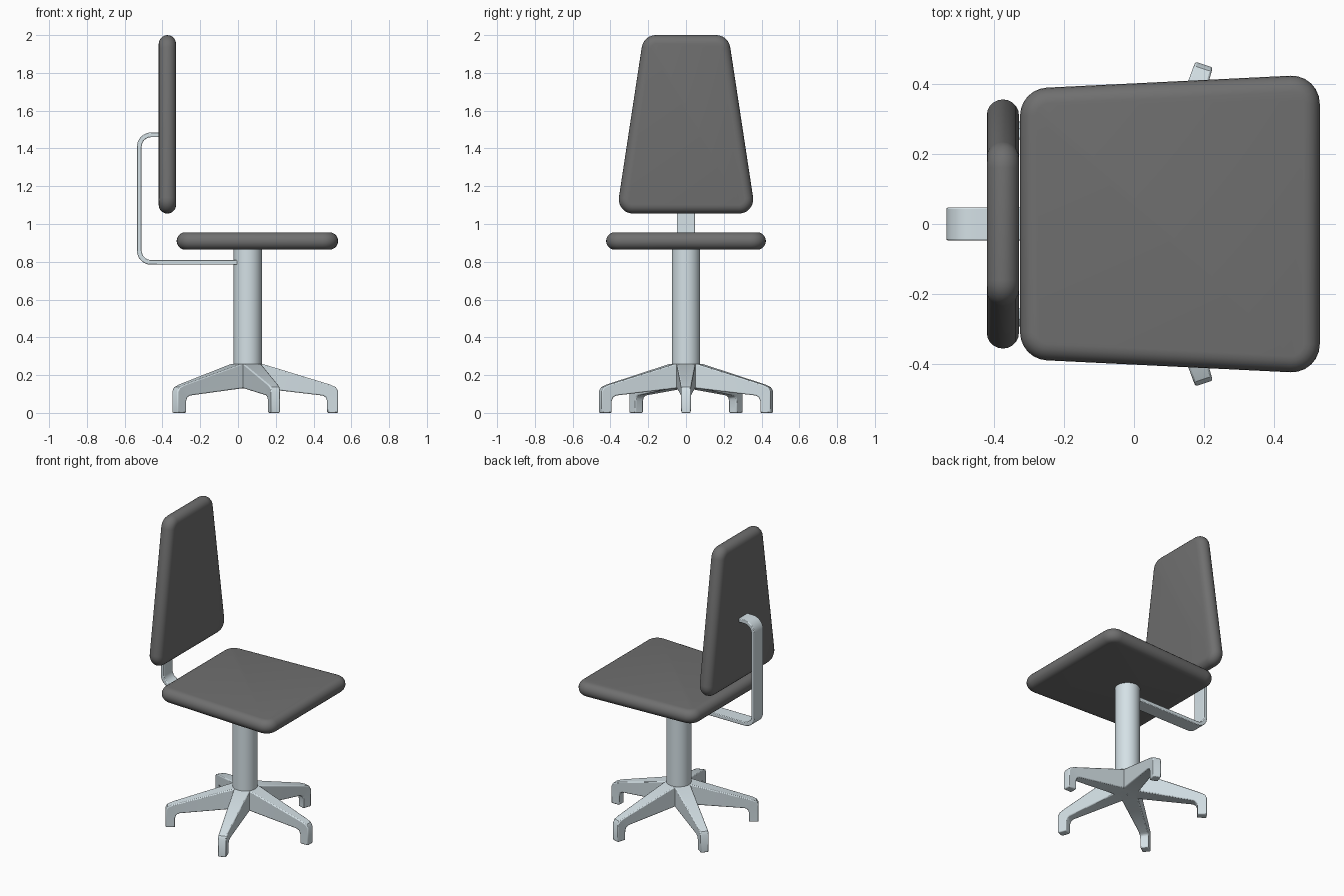
import bpy, bmesh
from math import sin, cos, pi, atan2, radians
from mathutils import Vector

if "Cube" in bpy.data.objects:
    bpy.data.objects.remove(bpy.data.objects["Cube"])


def material(name, rgb):
    m = bpy.data.materials.new(name)
    m.diffuse_color = (*rgb, 1)
    m.use_nodes = True
    m.node_tree.nodes["Principled BSDF"].inputs["Base Color"].default_value = m.diffuse_color
    return m


FABRIC = material("dark_fabric", (0.16, 0.16, 0.16))
METAL = material("pale_metal", (0.66, 0.75, 0.79))


def loft(name, rings, mat, bevel=0.0):
    """Skin a list of equal-length closed rings and cap both ends."""
    bm = bmesh.new()
    loops = [[bm.verts.new(p) for p in ring] for ring in rings]
    n = len(rings[0])
    for a, b in zip(loops, loops[1:]):
        for i in range(n):
            j = (i + 1) % n
            bm.faces.new((a[i], a[j], b[j], b[i]))
    bm.faces.new(loops[0])
    bm.faces.new(loops[-1])
    bmesh.ops.recalc_face_normals(bm, faces=bm.faces[:])
    mesh = bpy.data.meshes.new(name)
    bm.to_mesh(mesh)
    bm.free()
    ob = bpy.data.objects.new(name, mesh)
    bpy.context.collection.objects.link(ob)
    mesh.materials.append(mat)
    if bevel:
        mod = ob.modifiers.new("bevel", "BEVEL")
        mod.width = bevel
        mod.segments = 2
        mod.limit_method = 'ANGLE'
        mod.angle_limit = radians(40)
    bpy.ops.object.select_all(action='DESELECT')
    bpy.context.view_layer.objects.active = ob
    ob.select_set(True)
    bpy.ops.object.shade_smooth_by_angle(angle=radians(35))
    return ob


def rounded(core, radius, steps=6):
    """Counter-clockwise convex polygon grown outward by radius."""
    pts, n = [], len(core)
    for i in range(n):
        p, q, r = (Vector(core[(i + k) % n]) for k in (-1, 0, 1))
        a = atan2(-(q - p).x, (q - p).y)  # outward normal of each edge
        b = atan2(-(r - q).x, (r - q).y)
        a, b = a + 0.0, b
        a = atan2(-(q.x - p.x), q.y - p.y)
        while b < a:
            b += 2 * pi
        for s in range(steps + 1):
            t = a + (b - a) * s / steps
            pts.append((q.x + radius * cos(t), q.y + radius * sin(t)))
    return pts


def pad(name, core, corner, half, place):
    """Cushion with fully rounded rim; place(u, v, w) maps to world."""
    rings = []
    for s in range(11):
        t = -pi / 2 + pi * s / 10
        outline = rounded(core, corner - half + half * cos(t))
        rings.append([place(u, v, half * sin(t)) for u, v in outline])
    return loft(name, rings, FABRIC)


# Seat cushion, wider toward +x, and tapered backrest
pad("seat", [(-0.245, -0.309), (0.45, -0.343), (0.45, 0.343), (-0.245, 0.309)],
    0.08, 0.046, lambda u, v, w: (u, v, 0.91 + w))
pad("backrest", [(-0.281, 1.13), (0.281, 1.13), (0.16, 1.925), (-0.16, 1.925)],
    0.075, 0.046, lambda u, v, w: (-0.374 + w, u, v))

# Flat bent bar joining column and backrest: (x, z, direction of its normal)
T = 0.0125
stations = [(0.02, 0.797, -pi / 2)]
for cz, start in ((0.8595, -pi / 2), (1.4095, -pi)):
    for s in range(9):
        t = start - pi / 2 * s / 8
        stations.append((-0.46 + 0.0625 * cos(t), cz + 0.0625 * sin(t), t))
stations.append((-0.39, 1.472, -1.5 * pi))
rings = []
for x, z, t in stations:
    dx, dz = T * cos(t), T * sin(t)
    rings.append([(x + k * dx, y, z + k * dz)
                  for k, y in ((1, -0.047), (1, 0.047), (-1, 0.047), (-1, -0.047))])
loft("back_support", rings, METAL, 0.004)

# Central column
CX = 0.052
loft("column", [[(CX + 0.075 * cos(2 * pi * i / 32), 0.075 * sin(2 * pi * i / 32), z)
                 for i in range(32)] for z in (0.15, 0.875)], METAL)

# Five tapered legs: (top r, top z, bottom r, bottom z, half width)
LEG = [(0, 0.26, 0, 0.13, 0.052),
       (0.075, 0.26, 0.07, 0.13, 0.050),
       (0.435, 0.15, 0.395, 0.092, 0.028),
       (0.466, 0.136, 0.413, 0.082, 0.027),
       (0.478, 0.115, 0.42, 0.062, 0.026),
       (0.478, 0, 0.42, 0, 0.025)]
for n in range(5):
    c, s = cos(2 * pi * n / 5), sin(2 * pi * n / 5)
    rings = [[(CX + r * c - w * s, r * s + w * c, z)
              for r, z, w in ((tr, tz, h), (tr, tz, -h), (br, bz, -h), (br, bz, h))]
             for tr, tz, br, bz, h in LEG]
    loft(f"base_leg_{n + 1}", rings, METAL, 0.006)
